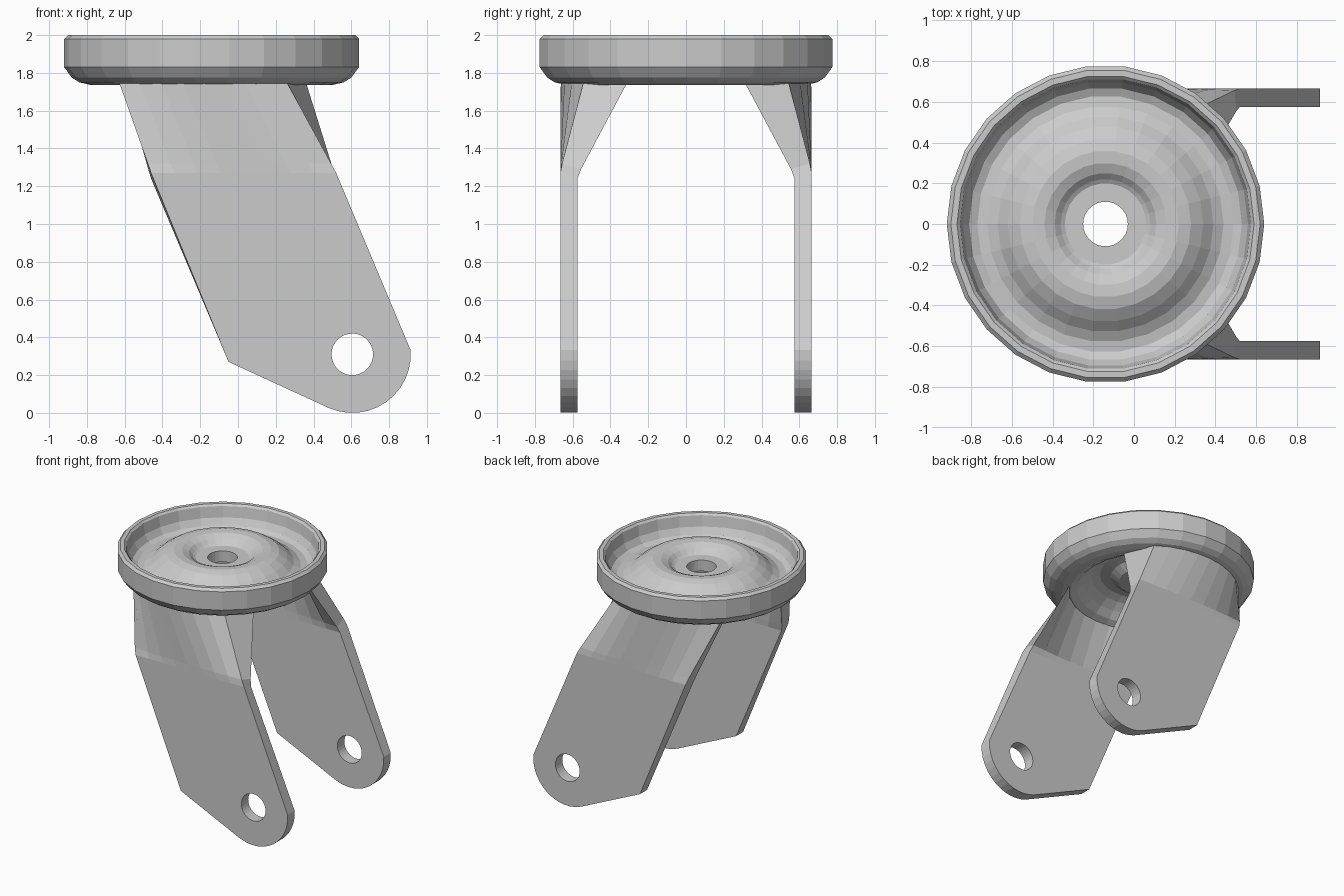
import bpy, bmesh, math
from math import sin, cos, pi, sqrt

if "Cube" in bpy.data.objects:
    bpy.data.objects.remove(bpy.data.objects["Cube"])

CX = -0.14  # swivel axis of the top plate


def finish(bm, name):
    bmesh.ops.recalc_face_normals(bm, faces=bm.faces)
    me = bpy.data.meshes.new(name)
    bm.to_mesh(me)
    bm.free()
    ob = bpy.data.objects.new(name, me)
    bpy.context.collection.objects.link(ob)
    return ob


def lathe(name, profile, n):
    """Revolve a closed (radius, z) profile about the swivel axis."""
    bm = bmesh.new()
    rings = [[bm.verts.new((CX + r * cos(2 * pi * i / n), r * sin(2 * pi * i / n), z))
              for r, z in profile] for i in range(n)]
    m = len(profile)
    for i in range(n):
        a, b = rings[i], rings[(i + 1) % n]
        for j in range(m):
            k = (j + 1) % m
            bm.faces.new((a[j], b[j], b[k], a[k]))
    return finish(bm, name)


# Pressed swivel plate: dish, raised ring, sunken hub with hole
lathe("swivel_plate", [
    (.11, 1.90), (.20, 1.90), (.22, 1.912), (.25, 1.94), (.30, 1.962), (.36, 1.966),
    (.42, 1.95), (.48, 1.91), (.53, 1.865), (.58, 1.838), (.63, 1.832), (.67, 1.85),
    (.70, 1.90), (.715, 1.985), (.73, 2.0), (.76, 2.0), (.78, 1.98), (.78, 1.83),
    (.74, 1.775), (.70, 1.75), (.64, 1.736), (.58, 1.736), (.53, 1.76), (.48, 1.81),
    (.42, 1.855), (.36, 1.88), (.28, 1.865), (.22, 1.82), (.11, 1.81)], 26)


# Fork leg: flat lower plate whose top curves round to follow the plate
AX, AZ, AR = 0.605, 0.31, 0.31   # axle centre and rounded end
COLS = 8


def leg_side(bm, y, radius, x0, x1, bend_z):
    top, mid, row = [], [], []
    for i in range(COLS + 1):
        t = i / COLS
        x = x0 + (x1 - x0) * t
        yt = sqrt(radius ** 2 - (x - CX) ** 2)
        bx = -0.46 + 0.98 * t
        top.append(bm.verts.new((x, yt, 1.765)))
        mid.append(bm.verts.new((bx + (x - bx) * .1, y + (yt - y) * .07, bend_z + .05)))
        row.append(bm.verts.new((bx, y, bend_z)))
    arc = [bm.verts.new((AX + AR * cos(a), y, AZ + AR * sin(a)))
           for a in [math.radians(4 - 118 * k / 12) for k in range(13)]]
    heel = bm.verts.new((-0.05, y, 0.27))
    for lo, hi in ((row, mid), (mid, top)):
        for i in range(COLS):
            bm.faces.new((lo[i], lo[i + 1], hi[i + 1], hi[i]))
    bm.faces.new(row + arc + [heel])
    return top + [mid[-1], row[-1]] + arc + [heel, row[0], mid[0]]


bm = bmesh.new()
outer = leg_side(bm, .665, .665, -0.635, 0.25, 1.27)
inner = leg_side(bm, .575, .580, -0.61, 0.355, 1.24)
for i in range(len(outer)):
    k = (i + 1) % len(outer)
    bm.faces.new((outer[i], outer[k], inner[k], inner[i]))
leg = finish(bm, "fork_legs")

# Axle hole cutter
bpy.ops.mesh.primitive_cylinder_add(vertices=32, radius=.11, depth=.4,
                                    location=(AX, .62, AZ), rotation=(pi / 2, 0, 0))
cutter = bpy.context.object
cutter.name = "axle_hole_cutter"
cutter.hide_render = True
cutter.display_type = 'WIRE'
mod = leg.modifiers.new("axle_hole", 'BOOLEAN')
mod.operation = 'DIFFERENCE'
mod.solver = 'EXACT'
mod.object = cutter

# Opposite leg
mir = leg.modifiers.new("mirror", 'MIRROR')
mir.use_axis = (False, True, False)
mir.use_clip = False
mir.use_mirror_merge = False
